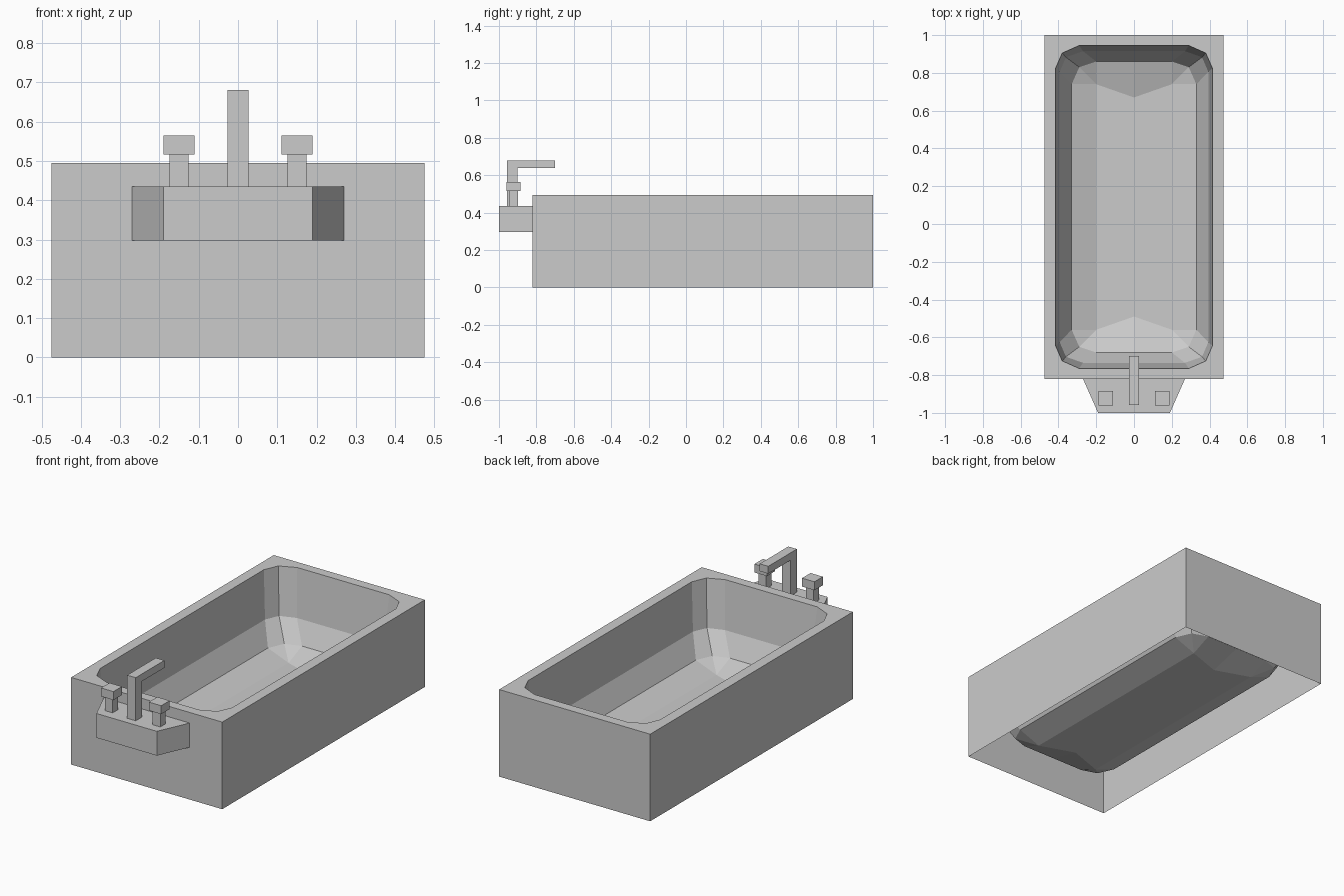
import bpy, bmesh

if "Cube" in bpy.data.objects:
    bpy.data.objects.remove(bpy.data.objects["Cube"])

MID_Y = 0.09          # centre of the tub along its length
TOP = 0.495


def finish(bm, name):
    bmesh.ops.recalc_face_normals(bm, faces=bm.faces[:])
    me = bpy.data.meshes.new(name)
    bm.to_mesh(me)
    bm.free()
    ob = bpy.data.objects.new(name, me)
    bpy.context.collection.objects.link(ob)
    return ob


def loft(bm, loops, closed=True):
    n = len(loops[0])
    for a, b in zip(loops, loops[1:]):
        for i in range(n):
            j = (i + 1) % n
            bm.faces.new((a[i], a[j], b[j], b[i]))


def prism(name, points, place, lo, hi):
    """Extrude a flat outline between lo and hi; place maps (u, v, w) to xyz."""
    bm = bmesh.new()
    loops = [[bm.verts.new(place(u, v, w)) for u, v in points] for w in (lo, hi)]
    loft(bm, loops)
    for l in loops:
        bm.faces.new(l)
    return finish(bm, name)


def box(name, x, y, half_x, half_y, z0, z1):
    pts = [(x - half_x, y - half_y), (x + half_x, y - half_y),
           (x + half_x, y + half_y), (x - half_x, y + half_y)]
    return prism(name, pts, lambda u, v, w: (u, v, w), z0, z1)


def ring(bm, quarter, z):
    """Mirror a quarter outline (long side to end middle) into a full loop."""
    left = [(-x, y) for x, y in quarter[-2::-1]]
    back = quarter + left
    pts = back + [(x, -y) for x, y in back[::-1]]
    return [bm.verts.new((x, y + MID_Y, z)) for x, y in pts]


# Tub: open-bottomed shell with flat rim and a stepped, rounded basin
bm = bmesh.new()
corners = [(0.475, -0.82), (0.475, 1.0), (-0.475, 1.0), (-0.475, -0.82)]
outer = [[bm.verts.new((x, y, z)) for x, y in corners] for z in (0, TOP)]
loft(bm, outer)

basin = [
    ([(.415, .735), (.38, .815), (.29, .855), (0, .855)], TOP),
    ([(.394, .715), (.36, .793), (.27, .825), (0, .825)], 0.225),
    ([(.33, .65), (.29, .74), (.2, .77), (0, .77)], 0.105),
    ([(.2, .65), (.2, .65), (.2, .65), (0, .58)], 0.055),
]
loops = [ring(bm, q, z) for q, z in basin]
loft(bm, loops)
bm.faces.new(loops[-1])

rim_edges = [bm.edges.get((l[i - 1], l[i])) for l in (outer[1], loops[0])
             for i in range(len(l))]
bmesh.ops.triangle_fill(bm, edges=rim_edges, use_beauty=True, normal=(0, 0, 1))
bmesh.ops.remove_doubles(bm, verts=bm.verts[:], dist=0.0005)
finish(bm, "bathtub")

# Tap ledge: tapered block on the front wall
prism("tap_ledge", [(-.27, -.82), (-.19, -1), (.19, -1), (.27, -.82)],
      lambda u, v, w: (u, v, w), 0.297, 0.435)

# Spout: L-shaped side profile extruded across x
prism("spout", [(-.957, .435), (-.9, .435), (-.9, .638), (-.7, .638),
                (-.7, .68), (-.957, .68)],
      lambda u, v, w: (w, u, v), -0.027, 0.027)

# Tap handles: stem and cap on each side
for side, label in ((-1, "left"), (1, "right")):
    box(label + "_tap_stem", side * .15, -.922, .024, .024, 0.435, 0.517)
    box(label + "_tap_cap", side * .15, -.922, .039, .038, 0.517, 0.565)
